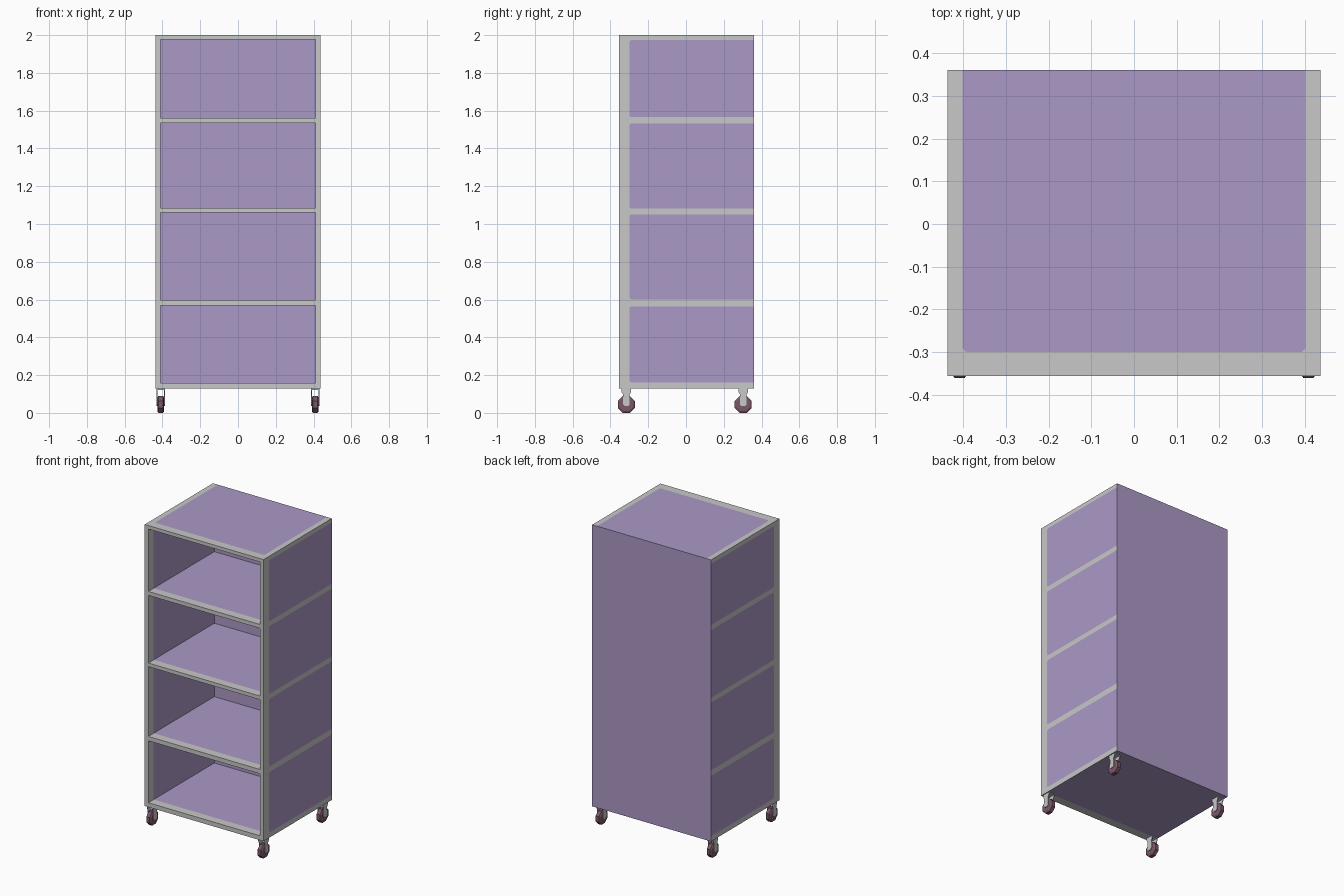
import bpy, bmesh, math
from mathutils import Matrix, Vector

if "Cube" in bpy.data.objects:
    bpy.data.objects.remove(bpy.data.objects["Cube"])


def material(name, rgb):
    m = bpy.data.materials.new(name)
    m.diffuse_color = (*rgb, 1)
    m.use_nodes = True
    m.node_tree.nodes["Principled BSDF"].inputs["Base Color"].default_value = m.diffuse_color
    return m


GREY = material("light grey", (0.58, 0.58, 0.58))
PURPLE = material("lavender", (0.41, 0.32, 0.57))
WHEEL = material("dull plum", (0.19, 0.095, 0.14))


def finish(bm, name, mats, normals=True):
    if normals:
        bmesh.ops.recalc_face_normals(bm, faces=bm.faces[:])
    me = bpy.data.meshes.new(name)
    bm.to_mesh(me)
    bm.free()
    for m in mats:
        me.materials.append(m)
    ob = bpy.data.objects.new(name, me)
    bpy.context.collection.objects.link(ob)
    return ob


def add_box(bm, lo, hi):
    lo, hi = Vector(lo), Vector(hi)
    mat = Matrix.Translation((lo + hi) / 2) @ Matrix.Diagonal((*(hi - lo), 1))
    bmesh.ops.create_cube(bm, size=1, matrix=mat)


def cut(bm, axis, values):
    for val in values:
        co, no = Vector(), Vector()
        co[axis], no[axis] = val, 1
        bmesh.ops.bisect_plane(bm, geom=bm.verts[:] + bm.edges[:] + bm.faces[:],
                               plane_co=co, plane_no=no, dist=1e-5)


# Cabinet dimensions
HW, Y0, Y1, Z0, Z1 = 0.437, -0.356, 0.361, 0.128, 2.0
IN_X, IN_Y, STRIP, TOP_X = 0.41, 0.337, -0.30, 0.402
BAYS = [(0.157, 0.569), (0.598, 1.062), (1.086, 1.536), (1.562, 1.977)]
PANELS = [(0.162, 0.564), (0.601, 1.051), (1.083, 1.533), (1.566, 1.973)]
# side panels may overlap bay edges slightly, so keep them apart per bay
zmid = lambda f, spans: any(a < f.calc_center_median().z < b for a, b in spans)

# Cabinet: box with four open bays pushed in from the front
bm = bmesh.new()
add_box(bm, (-HW, Y0, Z0), (HW, Y1, Z1))
cut(bm, 0, (-IN_X, IN_X))
cut(bm, 2, [z for b in BAYS for z in b])
openings = [f for f in bm.faces if f.normal.y < -0.9
            and abs(f.calc_center_median().x) < 0.1 and zmid(f, BAYS)]
pushed = bmesh.ops.extrude_discrete_faces(bm, faces=openings)["faces"]
bmesh.ops.translate(bm, verts=list({v for f in pushed for v in f.verts}),
                    vec=(0, IN_Y - Y0, 0))
bmesh.ops.recalc_face_normals(bm, faces=bm.faces[:])

# Panel outlines cut into the walls
cut(bm, 1, (STRIP,))
cut(bm, 0, (-TOP_X, TOP_X))
cut(bm, 2, [z for p in PANELS for z in p])
bm.normal_update()

# Colour: grey front frame and rails, lavender panels
outer = []
for f in bm.faces:
    c = f.calc_center_median()
    if c.y < STRIP:
        purple = False
    elif abs(c.x) > HW - 0.001:
        purple = zmid(f, PANELS)
        outer += [f] if purple else []
    elif c.z > Z1 - 0.001:
        purple = abs(c.x) < TOP_X
        outer += [f] if purple else []
    else:
        purple = True
    f.material_index = int(purple)

# Small clipped front corners on the outer panels
for f in outer:
    span = [v.co.copy() for v in f.verts if abs(v.co.y - STRIP) < 1e-4]
    if f.normal.z < 0.5:
        ends = [min(span, key=lambda c: c.z), max(span, key=lambda c: c.z)]
    else:
        ends = [c for c in span if abs(abs(c.x) - TOP_X) < 1e-4]
    for co in ends:
        loop = next((l for l in f.loops if (l.vert.co - co).length < 1e-5), None)
        if loop is None:
            continue
        v, edges = loop.vert, (loop.edge, loop.link_loop_prev.edge)
        a, b = [bmesh.utils.edge_split(e, v, min(0.5, 0.009 / e.calc_length()))[1]
                for e in edges]
        g = bmesh.utils.face_split(f, a, b)[0]
        small, f = sorted((f, g), key=lambda q: q.calc_area())
        small.material_index = 0
finish(bm, "cabinet", [GREY, PURPLE], normals=False)


# Casters: eight-sided chamfered wheel in a two-plate fork
def caster(name, x, y):
    r, w = 0.045, 0.036
    bm = bmesh.new()
    rings = []
    for dx, rad in ((-w / 2, r * 0.8), (-w / 3, r), (w / 3, r), (w / 2, r * 0.8)):
        R = rad / math.cos(math.pi / 8)
        rings.append([bm.verts.new((x + dx, y + R * math.cos(t), r + R * math.sin(t)))
                      for t in [(i + 0.5) * math.pi / 4 for i in range(8)]])
    for p, q in zip(rings, rings[1:]):
        for i in range(8):
            j = (i + 1) % 8
            bm.faces.new((p[i], p[j], q[j], q[i]))
    bm.faces.new(rings[0])
    bm.faces.new(rings[-1])
    finish(bm, name + "_wheel", [WHEEL])

    bm = bmesh.new()
    profile = [(-0.026, Z0), (-0.026, 0.112), (-0.018, 0.098), (-0.018, 0.045),
               (-0.009, 0.036), (0.009, 0.036), (0.018, 0.045), (0.018, 0.098),
               (0.026, 0.112), (0.026, Z0)]
    for s in (-1, 1):
        face = bm.faces.new([bm.verts.new((x + s * w / 2, y + a, b)) for a, b in profile])
        ext = bmesh.ops.extrude_face_region(bm, geom=[face])["geom"]
        bmesh.ops.translate(bm, vec=(s * 0.004, 0, 0),
                            verts=[g for g in ext if isinstance(g, bmesh.types.BMVert)])
    add_box(bm, (x - w / 2, y - 0.026, Z0 - 0.006), (x + w / 2, y + 0.026, Z0))
    finish(bm, name + "_fork", [GREY])


for sx, side in ((-1, "left"), (1, "right")):
    for y, end in ((-0.316, "front"), (0.303, "back")):
        caster(f"{end}_{side}_caster", sx * 0.409, y)
